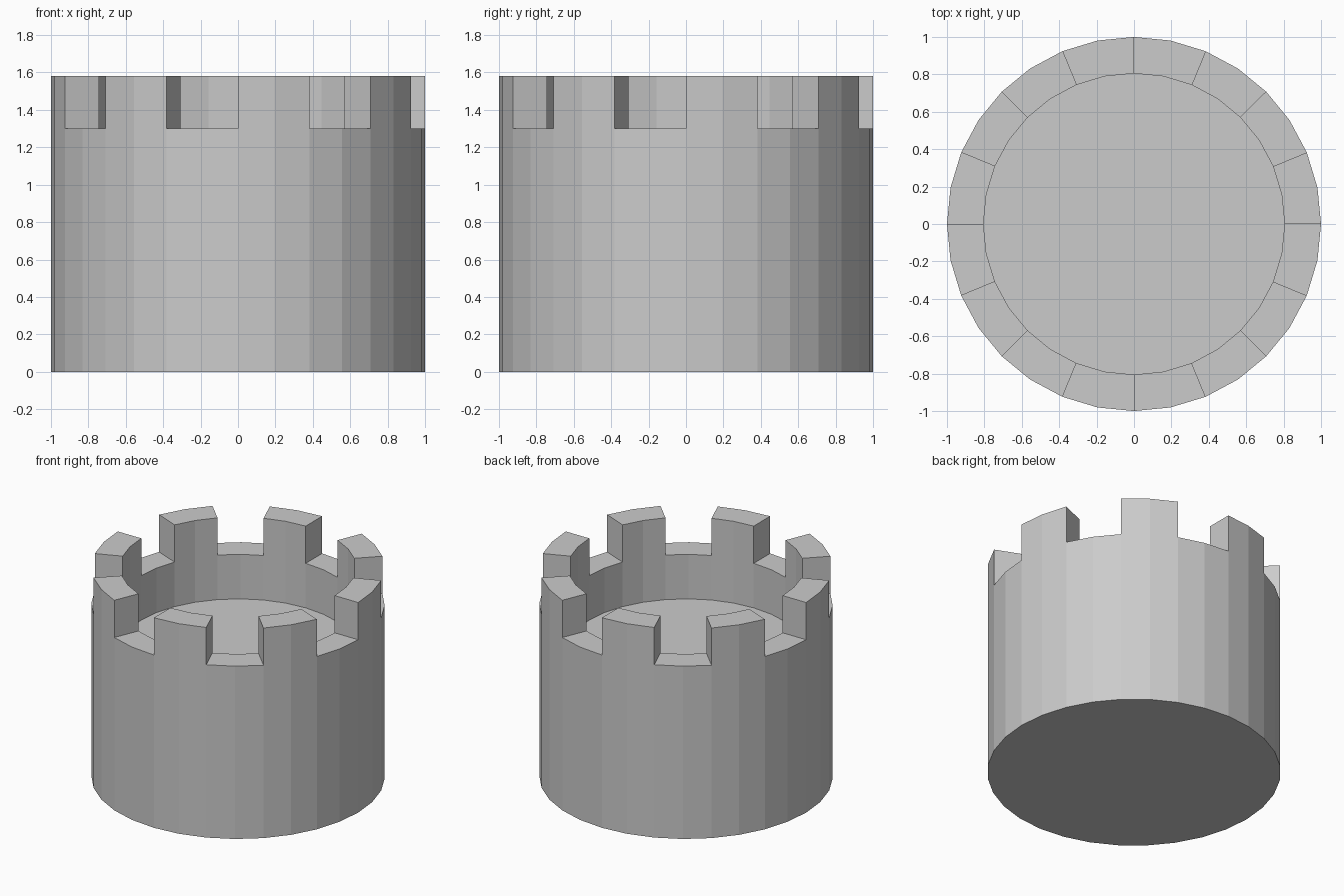
import bpy, bmesh
from math import cos, sin, tau

if "Cube" in bpy.data.objects:
    bpy.data.objects.remove(bpy.data.objects["Cube"], do_unlink=True)

SIDES = 32
OUTER, INNER = 1.0, 0.805
FLOOR_Z, WALL_Z, TOP_Z = 0.965, 1.3, 1.58

# Stone material
stone = bpy.data.materials.new("grey_stone")
stone.use_nodes = True
grey = (0.6, 0.6, 0.6, 1)
stone.diffuse_color = grey
stone.node_tree.nodes["Principled BSDF"].inputs["Base Color"].default_value = grey

bm = bmesh.new()


def ring(radius, z):
    return [bm.verts.new((radius * cos(tau * i / SIDES), radius * sin(tau * i / SIDES), z))
            for i in range(SIDES)]


def bridge(lower, upper):
    return [bm.faces.new((lower[i], lower[(i + 1) % SIDES], upper[(i + 1) % SIDES], upper[i]))
            for i in range(SIDES)]


# Hollow-topped tower: outer wall, wall top, inner wall, base and floor
base = ring(OUTER, 0)
rim = ring(OUTER, WALL_Z)
inner_rim = ring(INNER, WALL_Z)
floor = ring(INNER, FLOOR_Z)
bridge(base, rim)
wall_top = bridge(rim, inner_rim)
bridge(inner_rim, floor)
bm.faces.new(base[::-1])
bm.faces.new(floor)

# Battlements: raise every other pair of wall-top faces
raised = [f for i, f in enumerate(wall_top) if i % 4 < 2]
result = bmesh.ops.extrude_face_region(bm, geom=raised)
for v in result["geom"]:
    if isinstance(v, bmesh.types.BMVert):
        v.co.z = TOP_Z
leftover = [f for f in raised if f.is_valid]
if leftover:
    bmesh.ops.delete(bm, geom=leftover, context="FACES")
bmesh.ops.recalc_face_normals(bm, faces=bm.faces[:])

mesh = bpy.data.meshes.new("tower_battlement")
bm.to_mesh(mesh)
bm.free()
mesh.materials.append(stone)
tower = bpy.data.objects.new("tower_battlement", mesh)
bpy.context.collection.objects.link(tower)
